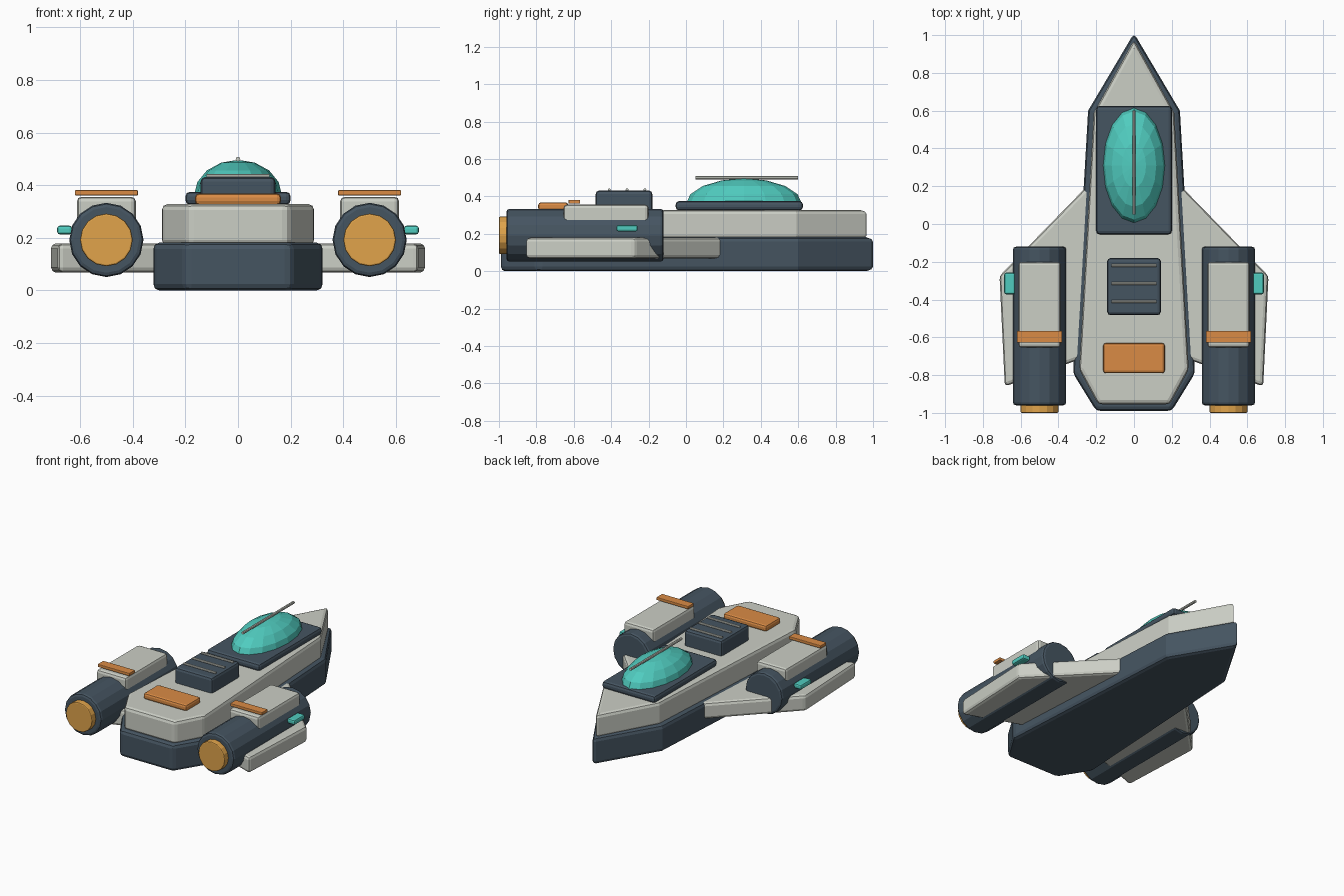
import bpy, bmesh
from math import radians
from mathutils import Matrix

if "Cube" in bpy.data.objects:
    bpy.data.objects.remove(bpy.data.objects["Cube"])


def material(name, rgb):
    m = bpy.data.materials.new(name)
    m.diffuse_color = (*rgb, 1)
    m.use_nodes = True
    m.node_tree.nodes["Principled BSDF"].inputs["Base Color"].default_value = m.diffuse_color
    return m


PALE = material("pale_panel", (0.60, 0.62, 0.56))
DARK = material("dark_slate", (0.06, 0.09, 0.12))
TEAL = material("teal_glass", (0.08, 0.60, 0.52))
ORANGE = material("orange_trim", (0.70, 0.26, 0.06))
GLOW = material("engine_glow", (0.75, 0.37, 0.07))


def finish(name, bm, mat, bevel=0.0, segments=2):
    bmesh.ops.recalc_face_normals(bm, faces=bm.faces)
    mesh = bpy.data.meshes.new(name)
    bm.to_mesh(mesh)
    bm.free()
    obj = bpy.data.objects.new(name, mesh)
    bpy.context.collection.objects.link(obj)
    if mat:
        mesh.materials.append(mat)
    if bevel:
        mod = obj.modifiers.new("bevel", 'BEVEL')
        mod.width, mod.segments = bevel, segments
        mod.limit_method, mod.angle_limit = 'ANGLE', radians(30)
    return obj


def slab(name, outline, z0, z1, mat, bevel):
    """Extrude a plan outline from z0 up to z1."""
    bm = bmesh.new()
    face = bm.faces.new([bm.verts.new((x, y, z0)) for x, y in outline])
    new = bmesh.ops.extrude_face_region(bm, geom=[face])["geom"]
    verts = [v for v in new if isinstance(v, bmesh.types.BMVert)]
    bmesh.ops.translate(bm, vec=(0, 0, z1 - z0), verts=verts)
    return finish(name, bm, mat, bevel)


def box(name, x, y, z, mat, bevel):
    """Box from (min, max) ranges."""
    outline = [(x[0], y[0]), (x[1], y[0]), (x[1], y[1]), (x[0], y[1])]
    return slab(name, outline, z[0], z[1], mat, bevel)


def rod(name, center, radius, length, axis, sides, mat, bevel=0.0):
    bm = bmesh.new()
    turn = Matrix.Rotation(radians(90), 4, 'X' if axis == 'Y' else 'Y')
    bmesh.ops.create_cone(bm, cap_ends=True, segments=sides, radius1=radius,
                          radius2=radius, depth=length,
                          matrix=Matrix.Translation(center) @ turn)
    return finish(name, bm, mat, bevel)


def symmetric(half):
    """Complete a right-half outline that starts at the nose on x = 0."""
    return half + [(-x, y) for x, y in reversed(half) if x]


# Hull: dark lower body and pale upper deck
slab("lower_hull", symmetric([(0, 1.01), (0.243, 0.60), (0.323, -0.79), (0.20, -0.99)]),
     0.0, 0.182, DARK, 0.024)
slab("upper_hull", symmetric([(0, 0.975), (0.213, 0.59), (0.29, -0.77), (0.19, -0.955)]),
     0.17, 0.328, PALE, 0.022)

# Cockpit: base plate, faceted canopy and canopy spine
box("cockpit_base", (-0.2, 0.2), (-0.055, 0.625), (0.325, 0.375), DARK, 0.018)
bm = bmesh.new()
bmesh.ops.create_uvsphere(bm, u_segments=16, v_segments=8, radius=1,
                          matrix=Matrix.Translation((0, 0.31, 0.36))
                          @ Matrix.Diagonal((0.167, 0.31, 0.136, 1)))
finish("canopy", bm, TEAL)
rod("canopy_spine", (0, 0.325, 0.499), 0.009, 0.55, 'Y', 8, PALE)

# Deck vent with three slats, and rear hatch
box("deck_vent", (-0.142, 0.142), (-0.483, -0.18), (0.31, 0.431), DARK, 0.018)
for i in range(3):
    rod(f"vent_slat_{i + 1}", (0, -0.22 - 0.095 * i, 0.435), 0.008, 0.24, 'X', 8, PALE)
box("rear_hatch", (-0.163, 0.163), (-0.79, -0.63), (0.325, 0.368), ORANGE, 0.014)

# Wings and engines on both sides
for side, s in (("right", 1), ("left", -1)):
    wing = [(0.2, 0.25), (0.712, -0.275), (0.684, -0.86), (0.2, -0.685)]
    slab(side + "_wing", [(s * x, y) for x, y in wing], 0.068, 0.179, PALE, 0.02)

    def span(a, b):
        return tuple(sorted((s * a, s * b)))

    rod(side + "_engine", (s * 0.5, -0.54, 0.192), 0.141, 0.84, 'Y', 16, DARK, 0.016)
    rod(side + "_exhaust", (s * 0.5, -0.96, 0.192), 0.1, 0.08, 'Y', 16, GLOW, 0.006)
    box(side + "_engine_cover", span(0.388, 0.612), (-0.655, -0.2), (0.235, 0.356), PALE, 0.018)
    box(side + "_engine_stripe", span(0.38, 0.62), (-0.628, -0.566), (0.361, 0.381), ORANGE, 0.004)
    box(side + "_nav_light", span(0.63, 0.687), (-0.372, -0.258), (0.213, 0.246), TEAL, 0.01)
